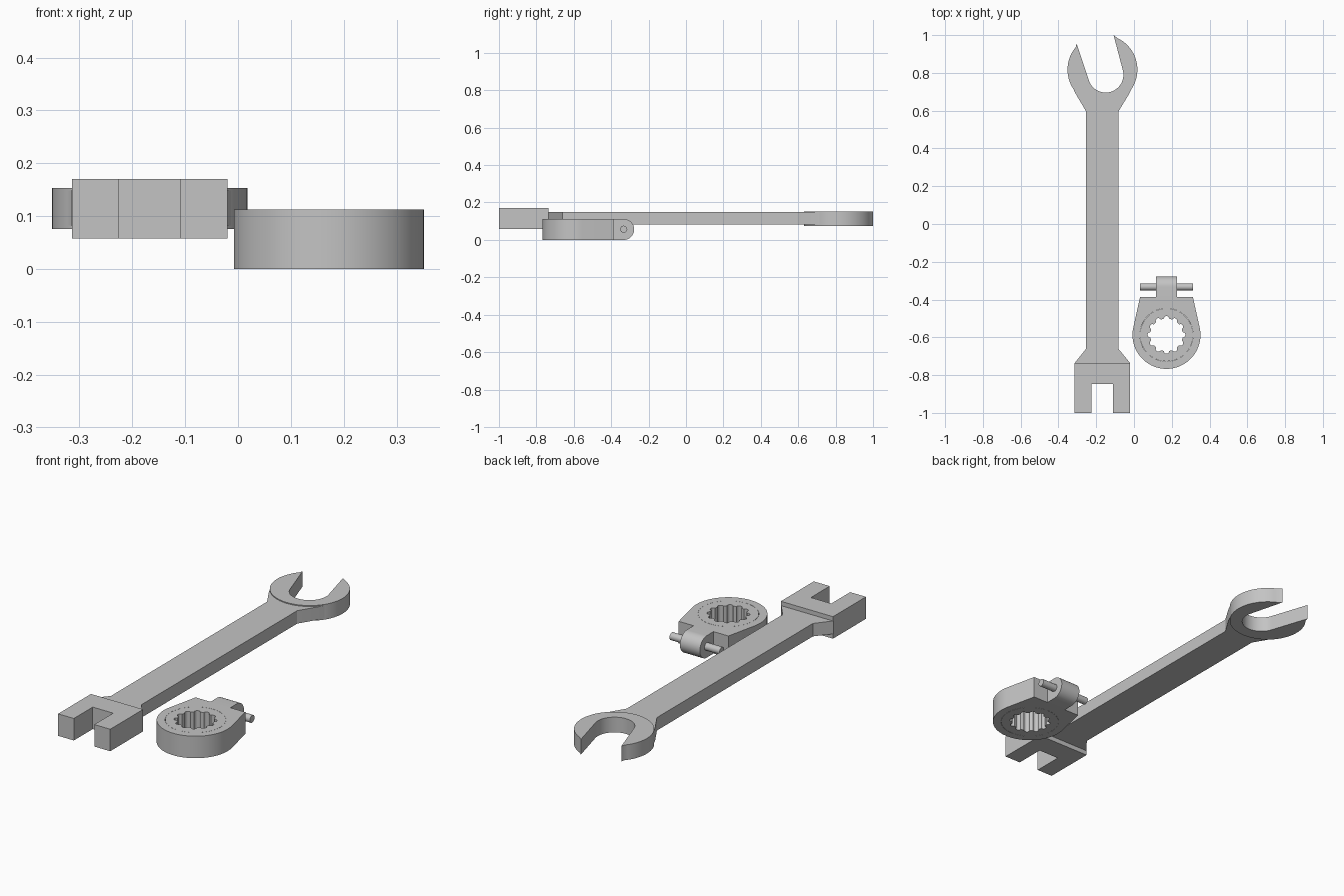
import bpy, bmesh, math
from mathutils import Vector

if "Cube" in bpy.data.objects:
    bpy.data.objects.remove(bpy.data.objects["Cube"])

steel = bpy.data.materials.new("grey steel")
steel.diffuse_color = (0.55, 0.55, 0.55, 1)
steel.use_nodes = True
steel.node_tree.nodes["Principled BSDF"].inputs["Base Color"].default_value = steel.diffuse_color


def arc(cx, cy, r, a0, a1, n):
    """Points on an arc, angles in degrees."""
    angles = [math.radians(a0 + (a1 - a0) * i / n) for i in range(n + 1)]
    return [(cx + r * math.cos(a), cy + r * math.sin(a)) for a in angles]


def prism(name, loops, lo, hi, axis="Z"):
    """Extrude an outline (plus optional hole outlines) from lo to hi along an axis."""
    bm = bmesh.new()
    edges = []
    for loop in loops:
        vs = [bm.verts.new((a, b, lo) if axis == "Z" else (lo, a, b)) for a, b in loop]
        edges += [bm.edges.new((vs[i - 1], vs[i])) for i in range(len(vs))]
    up = Vector((0, 0, 1)) if axis == "Z" else Vector((1, 0, 0))
    bmesh.ops.triangle_fill(bm, edges=edges, use_beauty=True, normal=up)
    out = bmesh.ops.extrude_face_region(bm, geom=bm.faces[:], use_keep_orig=True)
    top = [g for g in out["geom"] if isinstance(g, bmesh.types.BMVert)]
    bmesh.ops.translate(bm, verts=top, vec=up * (hi - lo))
    bmesh.ops.recalc_face_normals(bm, faces=bm.faces[:])
    mesh = bpy.data.meshes.new(name)
    bm.to_mesh(mesh)
    bm.free()
    mesh.materials.append(steel)
    mesh.polygons.foreach_set("use_smooth", [True] * len(mesh.polygons))
    mesh.set_sharp_from_angle(angle=math.radians(25))
    obj = bpy.data.objects.new(name, mesh)
    bpy.context.collection.objects.link(obj)
    return obj


# Open jaw head, its slot tilted 15 degrees
HX, HY, HR = -0.167, 0.817, 0.185
jaw = [(-0.304, 0.955)] + arc(HX, HY, HR, 140, 425, 56) + [(-0.108, 1.0)]
jaw += arc(-0.15, 0.79, 0.094, 15, -165, 32)
prism("open_jaw", [jaw], 0.0755, 0.153)

# Handle with the flare into the jaw and the taper into the fork
handle = [(-0.315, -0.737), (-0.02, -0.737), (-0.083, -0.66), (-0.083, 0.595),
          (-0.025, 0.69), (0.0, 0.742)]
handle += arc(HX, HY, 0.15, -25, -155, 16)
handle += [(-0.334, 0.742), (-0.309, 0.69), (-0.253, 0.595), (-0.253, -0.66)]
prism("handle", [handle], 0.082, 0.148)

# Forked hinge block
fork = [(-0.314, -1), (-0.225, -1), (-0.225, -0.848), (-0.11, -0.848),
        (-0.11, -1), (-0.02, -1), (-0.02, -0.735), (-0.314, -0.735)]
prism("fork", [fork], 0.058, 0.17)

# Ratchet ring body
RX, RY, TOP = 0.172, -0.587, 0.112
body = arc(RX, RY, 0.18, 169, 371, 56) + [(RX + 0.14, -0.387), (RX - 0.14, -0.387)]
prism("ring_body", [body, arc(RX, RY, 0.1408, 0, 354, 59)], 0, TOP)

# Ratchet insert with twelve rounded notches
spline = []
for i in range(12):
    deg = 30 * i
    a = math.radians(deg)
    spline += arc(RX + 0.086 * math.cos(a), RY + 0.086 * math.sin(a), 0.014,
                  deg - 90, deg + 90, 10)
    b = math.radians(deg + 15)
    spline.append((RX + 0.086 * math.cos(b), RY + 0.086 * math.sin(b)))
prism("ratchet_insert", [arc(RX, RY, 0.14, 0, 354, 59), spline], 0, TOP)

# Hinge tongue with rounded end, and the pin through it
tongue = [(-0.395, 0)] + arc(-0.333, 0.056, 0.056, -90, 90, 24) + [(-0.395, TOP)]
prism("hinge_tongue", [tongue], RX - 0.056, RX + 0.056, "X")
prism("hinge_pin", [arc(-0.333, 0.057, 0.019, 0, 345, 23)], RX - 0.141, RX + 0.141, "X")
